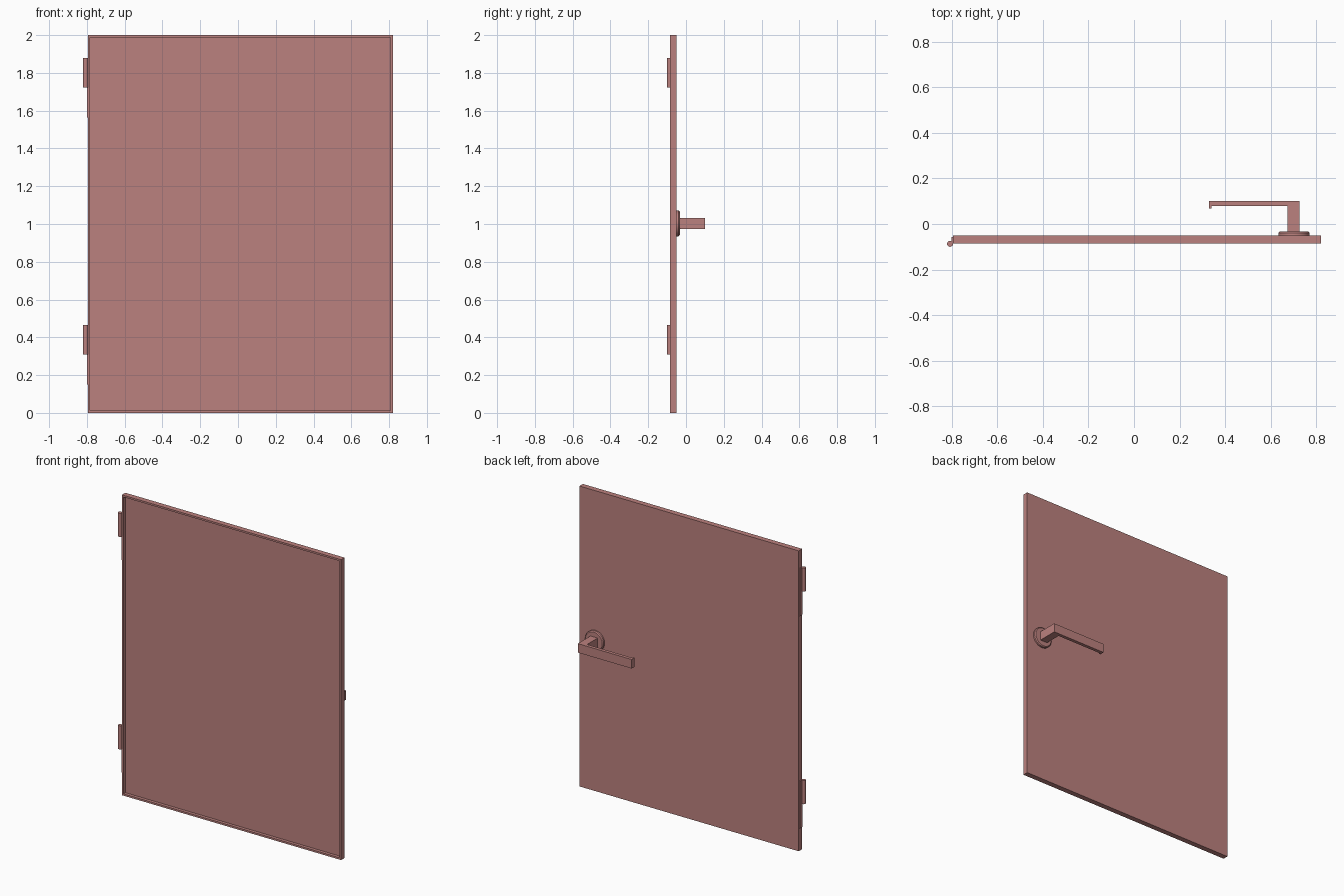
import bpy, bmesh
from math import radians, pi
from mathutils import Matrix, Vector

if "Cube" in bpy.data.objects:
    bpy.data.objects.remove(bpy.data.objects["Cube"])

mat = bpy.data.materials.new("dusty_red")
mat.diffuse_color = (0.50, 0.22, 0.21, 1)
mat.use_nodes = True
mat.node_tree.nodes["Principled BSDF"].inputs["Base Color"].default_value = mat.diffuse_color


def finish(name, bm, smooth=False):
    bmesh.ops.recalc_face_normals(bm, faces=bm.faces)
    me = bpy.data.meshes.new(name)
    bm.to_mesh(me)
    bm.free()
    ob = bpy.data.objects.new(name, me)
    bpy.context.collection.objects.link(ob)
    me.materials.append(mat)
    if smooth:
        bpy.ops.object.select_all(action='DESELECT')
        ob.select_set(True)
        bpy.context.view_layer.objects.active = ob
        bpy.ops.object.shade_smooth_by_angle(angle=radians(30))
    return ob


def box_bm(lo, hi):
    lo, hi = Vector(lo), Vector(hi)
    bm = bmesh.new()
    bmesh.ops.create_cube(bm, size=1, matrix=Matrix.Translation((lo + hi) / 2)
                          @ Matrix.Diagonal((*(hi - lo), 1)))
    return bm


def cylinder_bm(r1, r2, depth, matrix, segments):
    bm = bmesh.new()
    bmesh.ops.create_cone(bm, cap_ends=True, segments=segments, radius1=r1,
                          radius2=r2, depth=depth, matrix=matrix)
    return bm


# door panel: slab with a thin rim around a recessed front
bm = box_bm((-0.795, -0.086, 0), (0.82, -0.05, 2))
bm.normal_update()
front = min(bm.faces, key=lambda f: f.calc_center_median().y)
for inset in (0.012, 0.0005):
    bmesh.ops.inset_individual(bm, faces=[front], thickness=inset,
                               use_even_offset=True)
    bm.normal_update()
bmesh.ops.translate(bm, vec=(0, 0.02, 0), verts=list(front.verts))
finish("door_panel", bm)

# hinges: thin leaf on the door edge, knuckle along its upper half
for label, top in (("lower", 0.465), ("upper", 1.88)):
    finish(label + "_hinge_leaf",
           box_bm((-0.80, -0.085, top - 0.315), (-0.794, -0.056, top)))
    finish(label + "_hinge_knuckle",
           cylinder_bm(0.013, 0.013, 0.157,
                       Matrix.Translation((-0.807, -0.087, top - 0.0785)), 24), True)

# round rosette with a bevelled outer edge
turn = Matrix.Rotation(-pi / 2, 4, 'X')
bm = cylinder_bm(0.068, 0.068, 0.018, Matrix.Translation((0.702, -0.042, 1.003)) @ turn, 40)
rim = [e for e in bm.edges if all(v.co.y > -0.04 for v in e.verts)]
bmesh.ops.bevel(bm, geom=rim, offset=0.006, segments=1, affect='EDGES')
finish("handle_rosette", bm, True)

# lever: bent profile with stem, arm and hooked tip, extruded in height
profile = [(0.674, -0.035), (0.727, -0.035), (0.727, 0.10), (0.33, 0.10),
           (0.33, 0.068), (0.34, 0.068), (0.34, 0.078), (0.674, 0.078)]
bm = bmesh.new()
face = bm.faces.new([bm.verts.new((x, y, 0.973)) for x, y in profile])
ext = bmesh.ops.extrude_face_region(bm, geom=[face])["geom"]
bmesh.ops.translate(bm, vec=(0, 0, 0.06),
                    verts=[g for g in ext if isinstance(g, bmesh.types.BMVert)])
finish("handle_lever", bm)
